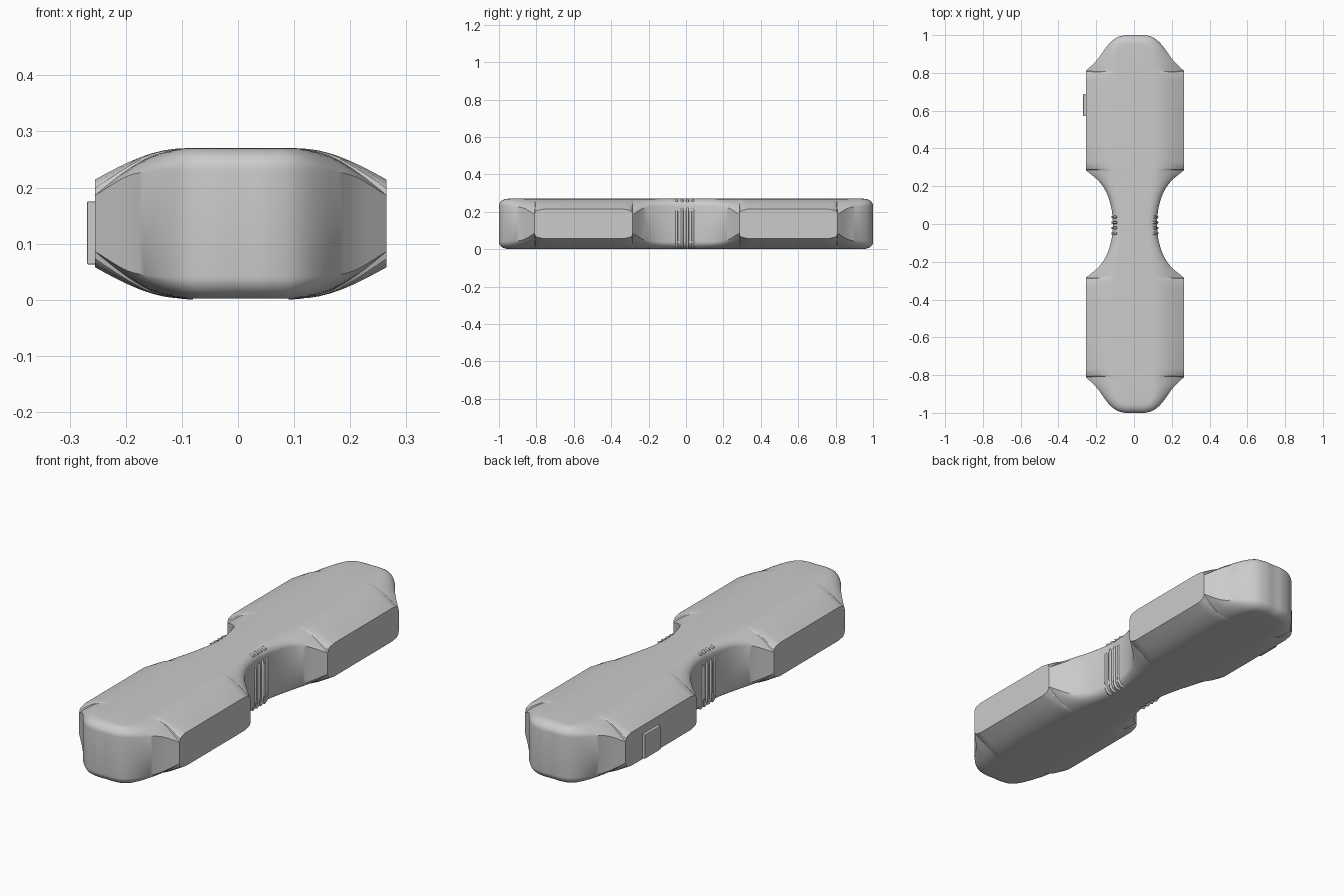
import bpy, bmesh, math
from mathutils import Vector

if "Cube" in bpy.data.objects:
    bpy.data.objects.remove(bpy.data.objects["Cube"])

MID_X, MID_Z, HALF_H = 0.005, 0.136, 0.134


def smooth_path(keys, steps=6):
    """Catmull-Rom curve through key tuples."""
    k = [Vector(p) for p in keys]
    k = [k[0] * 2 - k[1]] + k + [k[-1] * 2 - k[-2]]
    out = []
    for i in range(1, len(k) - 2):
        a, b, c, d = k[i - 1:i + 3]
        for s in range(steps):
            t = s / steps
            out.append(0.5 * (2 * b + (c - a) * t + (2 * a - 5 * b + 4 * c - d) * t * t
                              + (3 * b - a - 3 * c + d) * t ** 3))
    return out + [k[-2]]


def smooth(obj, angle=30):
    bpy.ops.object.select_all(action='DESELECT')
    bpy.context.view_layer.objects.active = obj
    obj.select_set(True)
    bpy.ops.object.shade_smooth_by_angle(angle=math.radians(angle))


def make_object(name, bm, location):
    mesh = bpy.data.meshes.new(name)
    bm.to_mesh(mesh)
    bm.free()
    obj = bpy.data.objects.new(name, mesh)
    obj.location = location
    bpy.context.collection.objects.link(obj)
    return obj


# Body: outline of one quarter as (x, y, wall half height, flat-side weight)
waist = [(.116, 0, .095, 0), (.124, .08, .095, 0), (.148, .16, .095, .15),
         (.19, .225, .085, .5), (.26, .285, .05, 1)]
flat = [(.26, .288, .062, 1), (.26, .297, .071, 1), (.26, .33, .078, 1), (.26, .45, .078, 1),
        (.26, .6, .078, 1), (.26, .765, .078, 1), (.26, .798, .071, 1), (.26, .807, .062, 1)]
end = [(.26, .81, .05, 1), (.2, .87, .085, .6), (.145, .945, .094, .2), (.1, .985, .095, 0),
       (.05, 1, .095, 0), (0, 1, .095, 0)]
outline = smooth_path(waist) + [Vector(p) for p in flat] + smooth_path(end)

# Each outline point gets a wall and a rounded shoulder, then runs to the spine
bm = bmesh.new()
columns = []
RINGS = 8
for x, y, h, w in outline:
    x = max(x, 0)
    edge, spine = Vector((x, y, 0)), Vector((0, min(y, .8), 0))
    inward = (spine - edge).normalized()
    depth = .05 + .11 * w
    col = [bm.verts.new(edge)]
    for r in range(RINGS + 1):
        t = r / RINGS
        a = t * math.pi / 2
        d = depth * ((1 - w) * (1 - math.cos(a)) + w * t)
        col.append(bm.verts.new(edge + inward * d + Vector((0, 0, h + (HALF_H - h) * math.sin(a)))))
    col.append(bm.verts.new(spine + Vector((0, 0, HALF_H))))
    columns.append(col)
for c0, c1 in zip(columns, columns[1:]):
    for j in range(len(c0) - 1):
        bm.faces.new((c0[j], c1[j], c1[j + 1], c0[j + 1]))
bmesh.ops.remove_doubles(bm, verts=bm.verts, dist=1e-5)
body = make_object("body", bm, (MID_X, 0, MID_Z))
smooth(body, 33)
mirror = body.modifiers.new("mirror", 'MIRROR')
mirror.use_axis = (True, True, True)

# Grip ribs on both sides of the waist, dipping into the upper shoulder
rib_path = [(.085, .002), (.105, .008), (.115, .025), (.118, .06), (.118, .2), (.113, .218),
            (.095, .23), (.095, .25), (.109, .258), (.095, .262)]
for side, label in ((1, "right"), (-1, "left")):
    for i in range(4):
        curve = bpy.data.curves.new(f"grip_rib_{label}_{i + 1}", 'CURVE')
        curve.dimensions = '3D'
        curve.bevel_depth = .007
        curve.bevel_resolution = 2
        curve.use_fill_caps = True
        spline = curve.splines.new('POLY')
        spline.points.add(len(rib_path) - 1)
        for p, (x, z) in zip(spline.points, rib_path):
            p.co = (MID_X + side * x, -.05 + .029 * i, max(z, .007), 1)
        rib = bpy.data.objects.new(curve.name, curve)
        bpy.context.collection.objects.link(rib)

# Small raised tab on the left side
bm = bmesh.new()
bmesh.ops.create_cube(bm, size=1)
bmesh.ops.scale(bm, vec=(.03, .115, .112), verts=bm.verts)
tab = make_object("side_tab", bm, (-.254, .63, .119))
bevel = tab.modifiers.new("bevel", 'BEVEL')
bevel.width = .002
bevel.segments = 2
